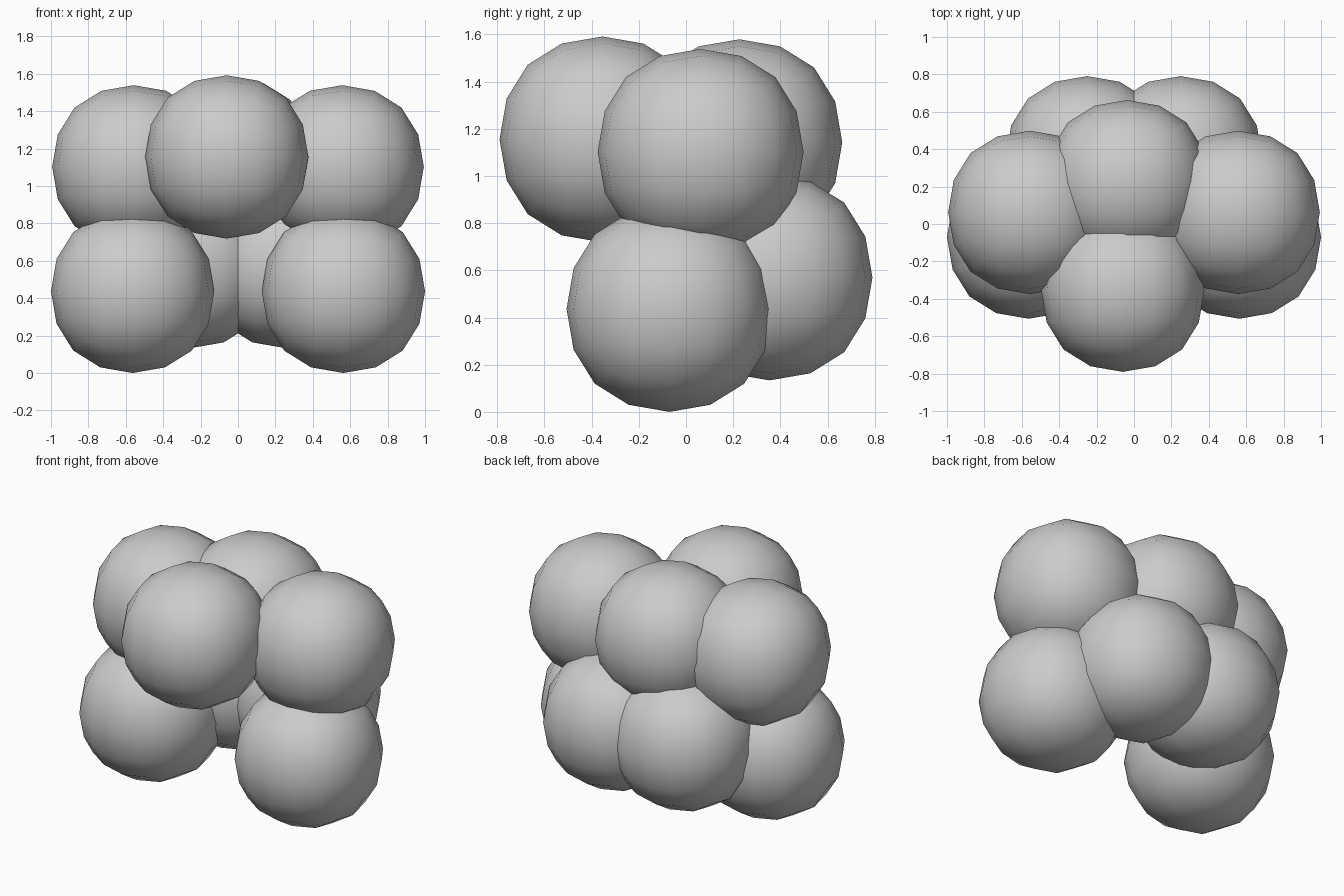
import bpy

if "Cube" in bpy.data.objects:
    bpy.data.objects.remove(bpy.data.objects["Cube"])

R = 0.4365          # puff radius measured along its axes
CAGE = R / 0.8395   # half-size of the cube that smooths down to that radius


def puff(name, loc):
    """Rounded ball made from a twice-subdivided cube."""
    bpy.ops.mesh.primitive_cube_add(size=2 * CAGE, location=loc)
    ob = bpy.context.object
    ob.name = name
    mod = ob.modifiers.new("Round", 'SUBSURF')
    mod.levels = mod.render_levels = 2
    bpy.ops.object.modifier_apply(modifier=mod.name)
    bpy.ops.object.shade_smooth()
    return ob


# Mirrored pairs: lower front, lower back and upper sides
for side, s in (("left", -1), ("right", 1)):
    puff("lower_front_puff_" + side, (s * 0.5635, -0.07, R))
    puff("lower_back_puff_" + side, (s * 0.25, 0.354, 0.57))
    puff("upper_side_puff_" + side, (s * 0.557, 0.062, 1.102))

# Single puffs at the upper front and upper back
puff("upper_front_puff", (-0.06, -0.354, 1.155))
puff("upper_back_puff", (-0.037, 0.226, 1.143))
